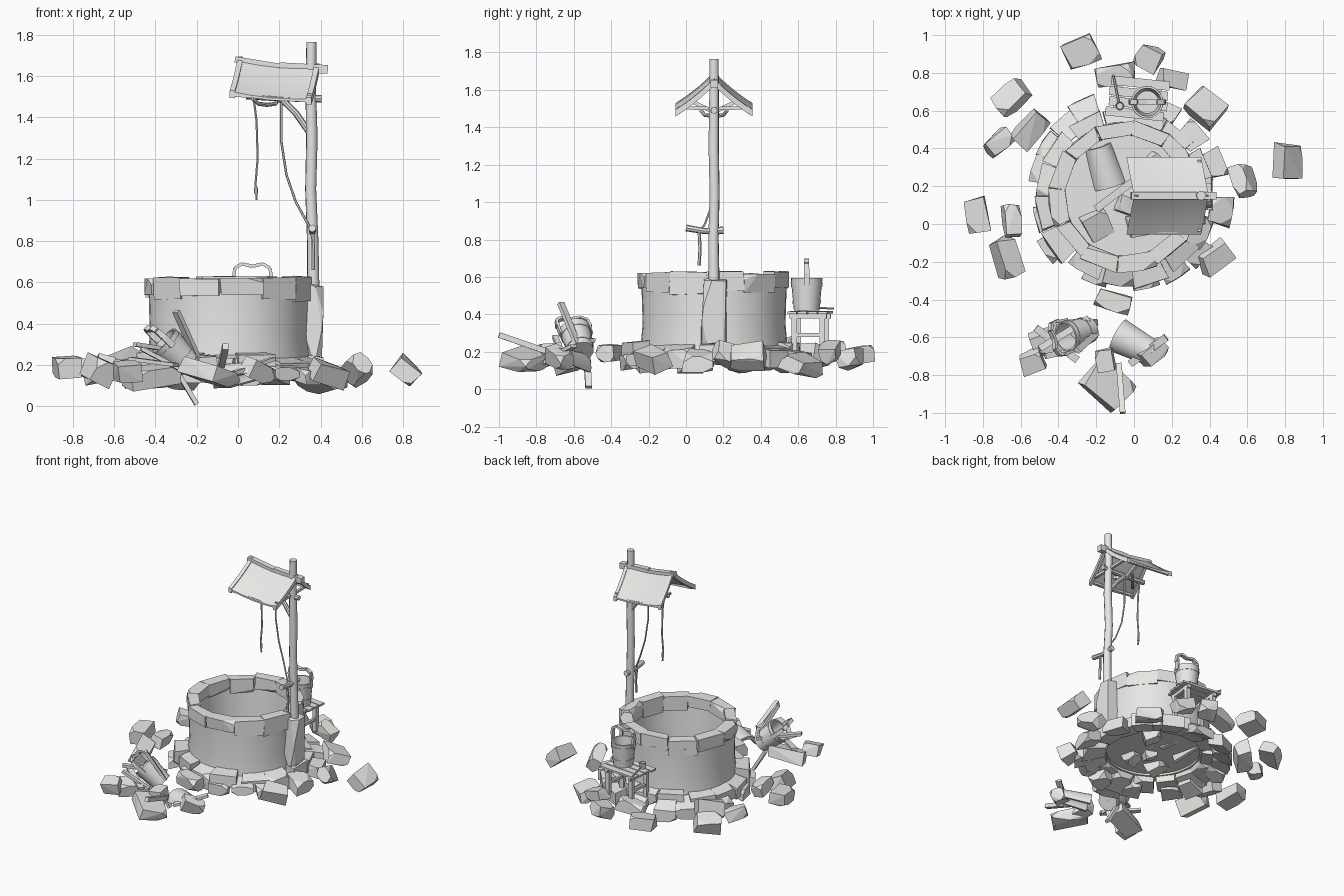
import bpy, bmesh, random
from math import sin, cos, pi, tau, radians
from mathutils import Vector, Matrix, Euler

random.seed(11)
if "Cube" in bpy.data.objects:
    bpy.data.objects.remove(bpy.data.objects["Cube"])

mat = bpy.data.materials.new("pale grey")
mat.use_nodes = True
mat.diffuse_color = (0.8, 0.8, 0.78, 1)
mat.node_tree.nodes["Principled BSDF"].inputs["Base Color"].default_value = (0.8, 0.8, 0.78, 1)
CX, CY = -0.045, 0.15


def finish(name, bm, smooth=False):
    bmesh.ops.recalc_face_normals(bm, faces=bm.faces)
    me = bpy.data.meshes.new(name)
    bm.to_mesh(me)
    bm.free()
    me.materials.append(mat)
    ob = bpy.data.objects.new(name, me)
    bpy.context.collection.objects.link(ob)
    if smooth:
        bpy.ops.object.select_all(action='DESELECT')
        ob.select_set(True)
        bpy.context.view_layer.objects.active = ob
        bpy.ops.object.shade_smooth_by_angle(angle=radians(40))
    return ob


def block(name, place, chip=0.3, jitter=0.1):
    """Unit cube with jittered, chipped corners, shaped by place()."""
    bm = bmesh.new()
    for c in [(x, y, z) for x in (-1, 1) for y in (-1, 1) for z in (-1, 1)]:
        c = Vector([v * (1 - jitter * random.random()) for v in c])
        pts = [c]
        if random.random() < chip:
            pts = []
            for axis in range(3):
                p = c.copy()
                p[axis] *= random.uniform(0.1, 0.6)
                pts.append(p)
        for p in pts:
            bm.verts.new(place(p))
    res = bmesh.ops.convex_hull(bm, input=bm.verts)
    inner = [v for v in res["geom_interior"] if isinstance(v, bmesh.types.BMVert)]
    bmesh.ops.delete(bm, geom=inner, context='VERTS')
    bmesh.ops.dissolve_limit(bm, angle_limit=radians(9), verts=bm.verts, edges=bm.edges)
    return finish(name, bm)


def rock(name, loc, size, turn=0, tilt=(0, 0), chip=0.35):
    rot = Euler((radians(tilt[0]), radians(tilt[1]), radians(turn)))
    m = Matrix.LocRotScale(Vector(loc), rot, Vector(size) / 2)
    return block(name, lambda p: m @ p, chip, 0.25)


def arc_stone(name, a, half, r0, r1, z0, z1, chip=0.25, lean=0.0):
    def place(p):
        r, t = r0 + (r1 - r0) * (p.x + 1) / 2, a + half * p.y
        z = z0 + (z1 - z0) * (p.z + 1) / 2 - lean * (p.x + 1) / 2
        return Vector((CX + r * cos(t), CY + r * sin(t), z))
    return block(name, place, chip, 0.12)


def tube(name, pts, radii, sides=8):
    """Round pole or rope through points."""
    pts = [Vector(p) for p in pts]
    if not isinstance(radii, (list, tuple)):
        radii = [radii] * len(pts)
    bm, rings, last = bmesh.new(), [], None
    for i, p in enumerate(pts):
        d = pts[min(i + 1, len(pts) - 1)] - pts[max(i - 1, 0)]
        q = last.rotation_difference(d) @ q if last else d.to_track_quat('Z', 'Y')
        last = d
        rings.append([bm.verts.new(p + q @ Vector((cos(k * tau / sides), sin(k * tau / sides), 0)) * radii[i])
                      for k in range(sides)])
    for a, b in zip(rings, rings[1:]):
        for k in range(sides):
            bm.faces.new((a[k], a[k - 1], b[k - 1], b[k]))
    bm.faces.new(rings[0])
    bm.faces.new(rings[-1])
    return finish(name, bm, True)


def beam(name, a, b, w, t, up=(0, 0, 1)):
    """Squared timber between two points, w across and t thick."""
    a, b = Vector(a), Vector(b)
    z = (b - a).normalized()
    x = z.cross(Vector(up)).normalized()
    rot = Matrix((x, z.cross(x), z)).transposed().to_4x4()
    m = Matrix.Translation((a + b) / 2) @ rot @ Matrix.Diagonal((w, t, (b - a).length, 1))
    bm = bmesh.new()
    bmesh.ops.create_cube(bm, size=1, matrix=m)
    return finish(name, bm)


def lathe(name, profile, m, sides=32, sweep=tau):
    """Closed profile of (radius, height) turned about z."""
    bm = bmesh.new()
    closed = sweep == tau
    rings = [[bm.verts.new(m @ Vector((r * cos(k * sweep / sides), r * sin(k * sweep / sides), z)))
              for r, z in profile] for k in range(sides if closed else sides + 1)]
    for k in range(sides):
        a, b = rings[k], rings[(k + 1) % len(rings)]
        for i in range(len(profile)):
            bm.faces.new((a[i - 1], a[i], b[i], b[i - 1]))
    if not closed:
        bm.faces.new(rings[0])
        bm.faces.new(rings[-1])
    return finish(name, bm, True)


# Well shaft, floor and rim
well = Matrix.Translation((CX, CY, 0))
lathe("well_wall", [(0.395, 0.2), (0.382, 0.35), (0.388, 0.55), (0.34, 0.55), (0.318, 0.2)], well, 40)
lathe("well_floor", [(0.001, 0.215), (0.325, 0.215), (0.325, 0.225), (0.001, 0.225)], well, 24)
N = 12
for i in range(N):
    arc_stone("rim_stone", (i + 0.3) * tau / N, pi / N * 1.05, 0.32, random.uniform(0.4, 0.415),
              random.uniform(0.5, 0.54), random.uniform(0.615, 0.635), 0.12)

# Footing stones in two rough courses
for i in range(15):
    arc_stone("footing_stone", (i + random.uniform(-.1, .1)) * tau / 15, pi / 15, 0.33, random.uniform(0.46, 0.5),
              random.uniform(0.15, 0.18), random.uniform(0.24, 0.28), 0.25, random.uniform(0, .05))
for angle, r in [(20, .56), (351, .58), (322, .54), (303, .52), (283, .51), (250, .5), (215, .53), (195, .5),
                 (163, .52), (147, .53), (130, .54), (115, .57), (90, .56), (65, .55), (42, .54)]:
    arc_stone("outer_footing_stone", radians(angle), pi / 21, r - .13, r, random.uniform(0.12, 0.15),
              random.uniform(0.2, 0.23), 0.4, random.uniform(.0, .06))

# Scattered rocks: x, y, z, length, depth, turn
for x, y, z, l, d, turn in [
        (-.28, .91, .18, .19, .16, 20), (-.65, .67, .18, .19, .13, 40), (-.72, .43, .18, .16, .1, 40),
        (-.83, .04, .19, .13, .2, 10), (-.67, -.18, .17, .12, .23, 20), (-.65, .02, .2, .1, .18, 5),
        (-.11, -.41, .19, .2, .11, -15), (.43, -.18, .16, .19, .13, 35), (.38, .62, .13, .2, .18, -40),
        (.58, .23, .18, .1, .2, 25), (.08, .88, .16, .14, .13, -25), (.2, .77, .2, .16, .1, -10),
        (-.1, .79, .2, .22, .11, 10), (-.55, .5, .2, .22, .12, 50), (-.54, -.73, .17, .13, .12, 20),
        (-.42, -.61, .15, .28, .14, 20), (-.14, -.85, .16, .26, .2, -40), (-.15, -.72, .19, .1, .13, 10)]:
    tilt = [random.uniform(-24, 24) for _ in range(2)]
    rock("loose_rock", (x, y, z), (l, d, random.uniform(.09, .13)), turn, tilt)
rock("far_rock", (.815, .33, .17), (.15, .2, .11), 0, (5, 40), .2)
for x, y, s, turn in [(-.2, 0, .15, 30), (.02, 0, .12, 10), (.1, .3, .13, 50), (-.05, .1, .1, 70)]:
    rock("fallen_rock", (x, y, .22), (s, s, .1), turn, (20, 10))

# Broken curved pieces of the shaft
for loc, rot in [((-.16, .31, .2), (80, 10, 195)), ((.01, -.64, .13), (78, 12, 60))]:
    m = Matrix.LocRotScale(Vector(loc), Euler([radians(v) for v in rot]), None)
    lathe("wall_shard", [(.095, -.11), (.07, .11), (.05, .11), (.07, -.11)], m, 12, pi)
rock("shard_rock", (.1, -.68, .17), (.16, .1, .1), 40, (20, 20))

# Post on its footing stone
rock("post_footing", (.365, .15, .41), (.105, .14, .41), 0, (0, 0), .25)
tube("post", [(.365, .15, .56), (.362, .147, .8), (.352, .153, 1.05), (.358, .148, 1.3), (.352, .15, 1.55),
              (.356, .15, 1.765)], [.03, .028, .027, .028, .026, .025], 10)


# Roof: sagging panels and curved rafters on each side of the ridge
def roof_strip(name, x0, x1, lift, thick, side, sag):
    bm, rows = bmesh.new(), []
    for i in range(6):
        u = i / 5
        row = []
        for j in range(5):
            x = x0 + (x1 - x0) * j / 4
            z = 1.655 - .165 * u + .04 * (u * u - u) + lift - .09 * (x - .18) - sag * sin(pi * j / 4)
            row.append([bm.verts.new((x - .04 * u, .15 + side * .205 * u, z + h)) for h in (0, thick)])
        rows.append(row)
    for i in range(5):
        for j in range(4):
            for h in (0, 1):
                bm.faces.new([rows[a][b][h] for a, b in ((i, j), (i + 1, j), (i + 1, j + 1), (i, j + 1))])
    bmesh.ops.bridge_loops(bm, edges=[e for e in bm.edges if e.is_boundary])
    finish(name, bm, True)


for side in (-1, 1):
    roof_strip("roof_panel", .015, .385, .006, .012, side, .012)
    for x in (.0, .37):
        roof_strip("rafter", x, x + .025, -.012, .036, side, 0)
    y = .15 + side * .19
    beam("eave_batten", (-.02, y, 1.508), (.335, y, 1.48), .016, .016)
    beam("roof_tie", (.2, .15, 1.48), (.2, .15 + side * .12, 1.54), .02, .02)
    beam("rafter_strut", (.345, .15, 1.5), (.345, y, 1.505), .018, .018)
beam("ridge_beam", (-.015, .15, 1.68), (.2, .15, 1.645), .04, .03)
beam("ridge_beam_end", (.2, .15, 1.645), (.435, .15, 1.632), .04, .042)
tube("windlass_beam", [(.04, .15, 1.505), (.2, .15, 1.495), (.405, .15, 1.49)], .018)
tube("brace", [(.35, .15, 1.32), (.28, .15, 1.42), (.21, .15, 1.49)], .016)
tube("pulley_bar", [(.07, .08, 1.49), (.1, .1, 1.465), (.14, .15, 1.46), (.18, .2, 1.465), (.2, .22, 1.49)], .01)

# Ropes and tie-off peg
tube("short_rope", [(.075, .15, 1.5), (.09, .15, 1.38), (.095, .15, 1.2), (.085, .15, 1.08), (.09, .15, 1.0)], .006, 6)
tube("rope_knot", [(.088, .15, 1.03), (.088, .15, 1.06)], .01, 6)
tube("long_rope", [(.21, .15, 1.48), (.21, .15, 1.28), (.235, .15, 1.12), (.28, .14, .99), (.34, .1, .88),
                   (.36, .07, .84)], .006, 6)
tube("rope_tail", [(.36, .07, .85), (.365, .075, .75), (.365, .07, .66)], .009, 6)
tube("peg", [(.36, .0, .862), (.36, .1, .845), (.36, .2, .85)], [.018, .016, .02])


def bucket(name, m):
    lathe(name, [(.001, 0), (.068, 0), (.085, .175), (.074, .175), (.06, .02), (.001, .02)], m, 20)
    for z, r in ((.035, .0705), (.13, .0795)):
        lathe(name + "_hoop", [(r, z), (r + .004, z), (r + .006, z + .02), (r, z + .02)], m, 20)
    for s in (-1, 1):
        beam(name + "_lug", m @ Vector((s * .084, 0, .14)), m @ Vector((s * .088, 0, .225)), .03, .014,
             m.to_3x3() @ Vector((1, 0, 0)))
    arch = [(-.092, .2), (-.085, .25), (-.05, .27), (0, .258), (.05, .27), (.085, .25), (.092, .2)]
    for a, b in zip(arch, arch[1:]):
        beam(name + "_handle", m @ Vector((a[0], 0, a[1])), m @ Vector((b[0], 0, b[1])), .026, .016,
             m.to_3x3() @ Vector((-b[1] + a[1], 0, b[0] - a[0])))


# Bench behind the well with bucket and ladle cup
bench = Matrix.LocRotScale(Vector((.02, .665, 0)), Euler((0, 0, radians(-6))), None)


def on_bench(*p):
    return bench @ Vector(p)


for i in range(4):
    e = random.uniform(-.015, .015)
    y = -.083 + i * .055
    beam("bench_plank", on_bench(-.15 + e, y, .412), on_bench(.16 + e, y, .408), .048, .014)
for x in (-.1, .11):
    beam("bench_rail", on_bench(x, -.1, .39), on_bench(x, .1, .39), .025, .025)
    for y in (-.075, .075):
        beam("bench_leg", on_bench(x, y, .2), on_bench(x, y, .4), .03, .03, (0, 1, 0))
    beam("bench_stretcher", on_bench(x, -.075, .29), on_bench(x, .075, .29), .018, .02)
bucket("bucket", Matrix.Translation((.07, .645, .42)))
lathe("cup", [(.001, .417), (.02, .417), (.024, .46), (.019, .46), (.016, .425), (.001, .425)],
      Matrix.Translation((-.075, .625, 0)), 14)
tube("cup_handle", [(-.08, .64, .44), (-.11, .79, .43)], .006, 6)

# Toppled bucket with broken timbers
axis = Vector((-.72, -.2, .66))
bucket("toppled_bucket", Matrix.Translation((-.235, -.56, .2)) @ axis.to_track_quat('Z', 'Y').to_matrix().to_4x4())
for a, b, w, t in [((-.3, -.67, .46), (-.2, -.58, .24), .035, .022), ((-.29, -.53, .16), (-.2, -.52, .01), .035, .022),
                   ((-.5, -.66, .3), (-.24, -.5, .26), .035, .02), ((-.47, -.7, .28), (-.28, -.66, .18), .03, .02),
                   ((-.52, -.55, .23), (-.3, -.72, .2), .04, .018), ((-.06, -1.0, .29), (-.08, -.74, .2), .03, .03),
                   ((.17, -.6, .23), (-.02, -.74, .16), .04, .018), ((-.2, .08, .24), (0, .23, .28), .04, .03)]:
    beam("broken_timber", a, b, w, t)
